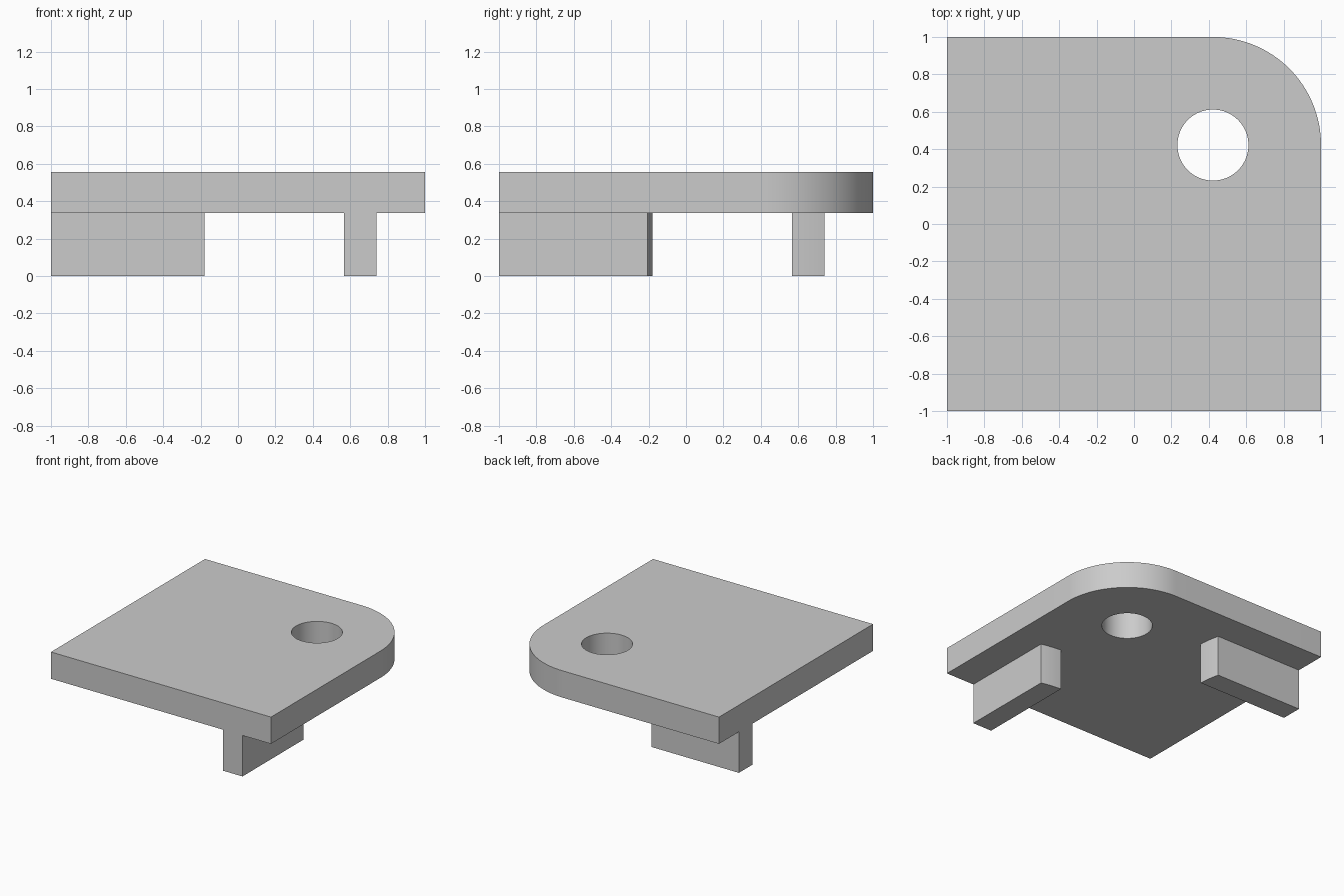
import bpy
import bmesh
from math import cos, sin, pi, sqrt, radians

if "Cube" in bpy.data.objects:
    bpy.data.objects.remove(bpy.data.objects["Cube"], do_unlink=True)

UNDERSIDE, TOP = 0.337, 0.557
CENTRE, HOLE_R = 0.422, 0.19
CORNER_R = 1 - CENTRE

grey = bpy.data.materials.new("plain_grey")
grey.use_nodes = True
colour = (0.6, 0.6, 0.6, 1)
grey.diffuse_color = colour
grey.node_tree.nodes["Principled BSDF"].inputs["Base Color"].default_value = colour


def prism(name, outline, z0, z1):
    """Extrude a closed outline upwards into a solid."""
    bm = bmesh.new()
    base = bm.faces.new([bm.verts.new((x, y, z0)) for x, y in outline])
    top = bmesh.ops.extrude_face_region(bm, geom=[base])["geom"]
    verts = [v for v in top if isinstance(v, bmesh.types.BMVert)]
    bmesh.ops.translate(bm, verts=verts, vec=(0, 0, z1 - z0))
    bmesh.ops.recalc_face_normals(bm, faces=bm.faces)
    mesh = bpy.data.meshes.new(name)
    bm.to_mesh(mesh)
    bm.free()
    mesh.materials.append(grey)
    obj = bpy.data.objects.new(name, mesh)
    bpy.context.collection.objects.link(obj)
    return obj


def arc(radius, sweep, steps):
    return [(CENTRE + radius * cos(sweep * i / steps),
             CENTRE + radius * sin(sweep * i / steps)) for i in range(steps + 1)]


def smooth(obj):
    bpy.ops.object.select_all(action='DESELECT')
    obj.select_set(True)
    bpy.context.view_layer.objects.active = obj
    bpy.ops.object.shade_smooth_by_angle(angle=radians(30))


# Plate with one rounded corner
plate = prism("plate", [(-1, 1), (-1, -1), (1, -1)] + arc(CORNER_R, pi / 2, 32),
              UNDERSIDE, TOP)

# Round hole concentric with the corner
cutter = prism("hole_cutter", arc(HOLE_R, 2 * pi, 64)[:-1], 0, 1)
cutter.hide_render = True
cut = plate.modifiers.new("hole", 'BOOLEAN')
cut.object = cutter
cut.operation = 'DIFFERENCE'
cut.solver = 'EXACT'
bpy.context.view_layer.objects.active = plate
bpy.ops.object.modifier_apply(modifier=cut.name)
bpy.data.objects.remove(cutter, do_unlink=True)
smooth(plate)

# Two rails underneath, mirrored across the diagonal, with gently curved ends
INNER, OUTER, STEPS = 0.566, 0.741, 6
ends = [INNER + (OUTER - INNER) * i / STEPS for i in range(STEPS + 1)]
outline = [(OUTER, -1), (INNER, -1)] + [
    (x, -1.178 + sqrt(1 - (x - 0.505) ** 2)) for x in ends]
smooth(prism("right_rail", outline, 0, UNDERSIDE))
smooth(prism("back_rail", [(y, x) for x, y in outline], 0, UNDERSIDE))
